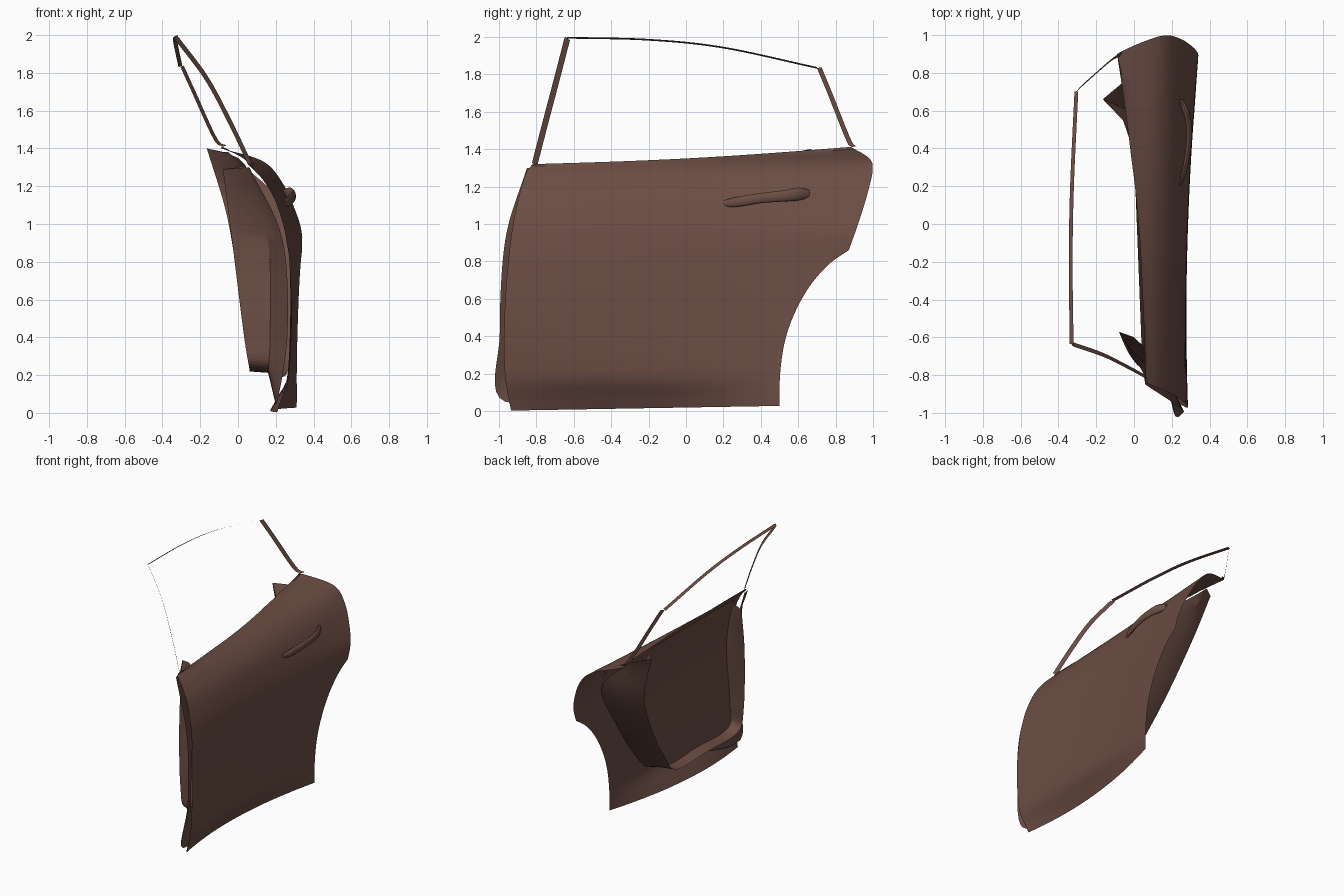
import bpy, math
from mathutils import Vector

if "Cube" in bpy.data.objects:
    bpy.data.objects.remove(bpy.data.objects["Cube"])

paint = bpy.data.materials.new("brown_paint")
paint.diffuse_color = (0.15, 0.075, 0.058, 1)
paint.use_nodes = True
paint.node_tree.nodes["Principled BSDF"].inputs["Base Color"].default_value = paint.diffuse_color


def curve(pts, n):
    """n points of a smooth curve through pts (any dimension)."""
    p = [tuple(2 * a - b for a, b in zip(pts[0], pts[1]))] + list(pts)
    p.append(tuple(2 * a - b for a, b in zip(pts[-1], pts[-2])))
    out = []
    for k in range(n):
        f = k / (n - 1) * (len(pts) - 1)
        i = min(int(f), len(pts) - 2)
        t = f - i
        out.append(tuple(0.5 * (2 * b + (c - a) * t + (2 * a - 5 * b + 4 * c - d) * t * t
                                + (3 * b - a - 3 * c + d) * t ** 3)
                         for a, b, c, d in zip(*p[i:i + 4])))
    return out


def lookup(table, key):
    """Second column of a sorted table at the given key."""
    for (a, b), (c, d) in zip(table, table[1:]):
        if key <= c:
            break
    return b + (d - b) * (key - a) / (c - a)


def sheet(name, rows, close=False, caps=False):
    """Smooth surface lofted through equal rows of points."""
    w = len(rows[0])
    verts = [v for r in rows for v in r]
    faces = []
    for i in range(len(rows) - 1):
        for j in range(w if close else w - 1):
            k = (j + 1) % w
            faces.append((i * w + j, i * w + k, (i + 1) * w + k, (i + 1) * w + j))
    if caps:
        faces += [tuple(range(w))[::-1], tuple(range(len(verts) - w, len(verts)))]
    me = bpy.data.meshes.new(name)
    me.from_pydata(verts, [], faces)
    me.materials.append(paint)
    ob = bpy.data.objects.new(name, me)
    bpy.context.collection.objects.link(ob)
    bpy.ops.object.select_all(action='DESELECT')
    ob.select_set(True)
    bpy.context.view_layer.objects.active = ob
    bpy.ops.object.shade_smooth_by_angle(angle=math.radians(32))
    return ob


# Door skin cross-sections (height fraction, x) at the front, middle and rear
heights = (0, .07, .14, .38, .6, .68, .76, .87, .95, 1)
sections = [
    (.21, .24, .268, .285, .275, .26, .24, .19, .125, .06),
    (.2, .24, .275, .285, .285, .278, .26, .21, .125, .02),
    (.455, .405, .355, .347, .342, .337, .302, .23, .125, -.09),
]
front_p, mid_p, rear_p = [curve(list(zip(heights, s)), 73) for s in sections]


def skin_x(y, z):
    h = max(0, min(1, (z - .01) / (1.353 + .053 * y - .01)))
    a, b, c = (lookup(t, h) for t in (front_p, mid_p, rear_p))
    return (a * y * (y - .9) / (.95 * 1.85) + b * (y + .95) * (y - .9) / (-.855)
            + c * y * (y + .95) / (.9 * 1.85))


# Outer skin: wheel arch and rear edge against the curved front edge
arch = curve([(.5, .028), (.503, .2), (.53, .38), (.588, .54), (.67, .68), (.77, .79),
              (.87, .86)], 26)
tail = curve([(.87, .86), (.93, 1.03), (.98, 1.2), (.998, 1.3), (.975, 1.355), (.88, 1.412)], 26)
front = curve([(.003, -.935), (.2, -.968), (.5, -.97), (.8, -.95), (1.05, -.915),
               (1.26, -.86), (1.32, -.82)], 50)
rows = []
for yr, zr in arch + tail[1:]:
    t = (zr - .028) / 1.384
    zf = .003 + t * 1.317
    yf = lookup(front, zf)
    row = []
    for k in range(49):
        s = k / 48
        y, z = yf + (yr - yf) * s, zf + (zr - zf) * s - .014 * t ** 4 * math.sin(math.pi * s)
        row.append((skin_x(y, z), y, z))
    rows.append(row)
sheet("outer_skin", rows)

# Inner pan: U-shaped paths from rear top, round the bottom, to front top
flange = [(-.05, .75, 1.38), (.28, .64, 1.05), (.3, .42, .66), (.285, .22, .36), (.26, .05, .21),
          (.2, -.35, .17), (.205, -.965, .05), (.262, -.995, .42), (.235, -.965, .92), (.06, -.85, 1.3)]
base = [(-.07, .74, 1.38), (.1, .66, 1.05), (.16, .45, .68), (.17, .22, .38), (.16, .04, .23),
        (.16, -.35, .22), (.16, -.76, .23), (.17, -.82, .42), (.16, -.8, .9), (.05, -.79, 1.3)]
rim = [(-.165, .66, 1.4), (-.06, .6, 1.05), (0, .41, .69), (.04, .2, .4), (.06, .03, .235),
       (.06, -.35, .23), (.06, -.72, .235), (.03, -.755, .42), (-.03, -.68, .9), (-.08, -.57, 1.29)]
recess = [(0, .38, 1.35), (.09, .55, 1.05), (.15, .41, .7), (.16, .21, .41), (.15, .03, .245),
          (.15, -.35, .24), (.15, -.73, .245), (.16, -.77, .43), (.155, -.72, .9), (.04, -.64, 1.31)]
fl, ba, ri, re = [curve(p, 73) for p in (flange, base, rim, recess)]
# concave inside corner between rim and recess at the top
mid = [(r[0] * .35 + e[0] * .65, r[1] * .6 + e[1] * .4, r[2] * .5 + e[2] * .5) for r, e in zip(ri, re)]
sheet("inner_pan", [fl, ba, ri, mid, re])

# Recessed panel closing the pan, spanning rear side to front side
panel = []
for k in range(36):
    a, b = Vector(re[k]), Vector(re[72 - k])
    panel.append([tuple(a.lerp(b, j / 12)) for j in range(13)])
sheet("inner_panel", panel)

# Window frame strips: a flat ribbon along each path
strips = {
    "front_window_strip": ([(.055, -.795, 1.31), (-.06, -.733, 1.55), (-.18, -.675, 1.77),
                            (-.34, -.62, 1.983)], (.017, -.028, .017)),
    "top_window_strip": ([(-.34, -.635, 1.991), (-.345, -.2, 1.98), (-.338, .2, 1.938),
                          (-.315, .7, 1.83)], (.02, 0, .009)),
    "rear_window_strip": ([(-.305, .7, 1.832), (-.245, .755, 1.7), (-.13, .855, 1.45),
                           (-.08, .885, 1.41)], (.018, .024, .006)),
}
for name, (path, width) in strips.items():
    c = curve(path, 25)
    w = Vector(width)
    sheet(name, [c, [tuple(Vector(p) + w) for p in c]])

# Door handle: tapered bow standing off the skin (y, z, offset, half height, half depth)
spine = curve([(.2, 1.11, -.004, .015, .006), (.27, 1.118, .018, .026, .013),
               (.4, 1.138, .042, .027, .014), (.52, 1.15, .044, .03, .015),
               (.6, 1.16, .026, .034, .018), (.66, 1.162, -.004, .02, .012)], 31)
rings = []
for y, z, off, hz, hx in spine:
    x = skin_x(y, z) + off
    rings.append([(x + hx * math.cos(a), y, z + hz * math.sin(a))
                  for a in (2 * math.pi * k / 16 for k in range(16))])
sheet("door_handle", rings, close=True, caps=True)
